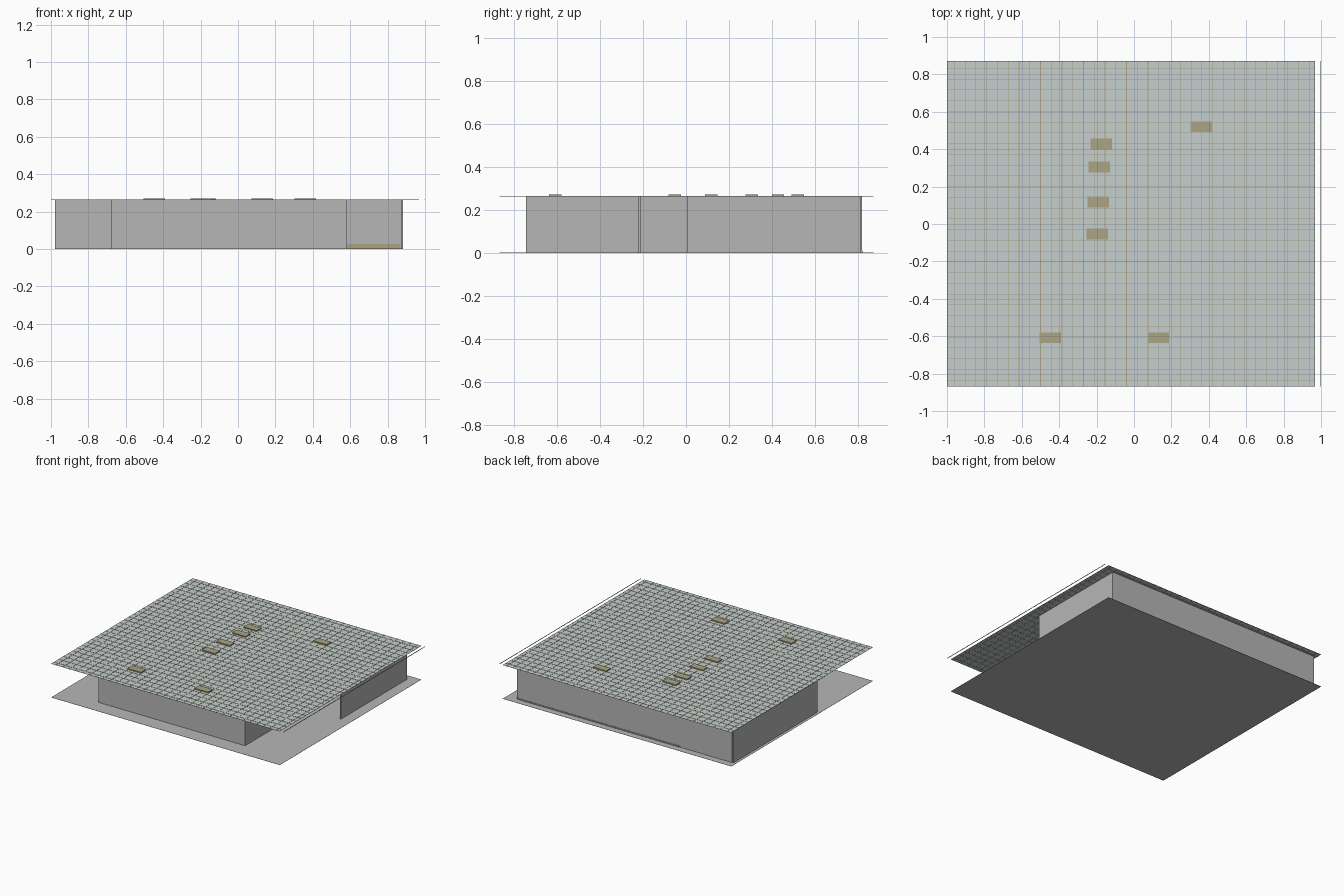
import bpy, bmesh

if "Cube" in bpy.data.objects:
    bpy.data.objects.remove(bpy.data.objects["Cube"])


def material(name, rgb):
    m = bpy.data.materials.new(name)
    m.diffuse_color = (*rgb, 1.0)
    m.use_nodes = True
    m.node_tree.nodes["Principled BSDF"].inputs["Base Color"].default_value = m.diffuse_color
    return m


GREY = material("wall_grey", (0.47, 0.47, 0.47))
TILE = material("pale_blue_grey", (0.56, 0.62, 0.62))
BEIGE = material("beige", (0.41, 0.37, 0.23))


def add_box(bm, x0, x1, y0, y1, z0, z1):
    v = [bm.verts.new((x, y, z)) for z in (z0, z1)
         for x, y in ((x0, y0), (x1, y0), (x1, y1), (x0, y1))]
    bm.faces.new((v[3], v[2], v[1], v[0]))
    bm.faces.new(v[4:])
    for i in range(4):
        j = (i + 1) % 4
        bm.faces.new((v[i], v[j], v[j + 4], v[i + 4]))


def boxes(name, mat, items):
    bm = bmesh.new()
    for item in items:
        add_box(bm, *item)
    me = bpy.data.meshes.new(name)
    bm.to_mesh(me)
    bm.free()
    me.materials.append(mat)
    ob = bpy.data.objects.new(name, me)
    bpy.context.collection.objects.link(ob)
    return ob


# Overall plan sizes
X0, X1, Y0, Y1 = -1.0, 0.967, -0.868, 0.872
TOP = 0.262
T = 0.009        # wall thickness
PITCH = 0.0575   # ceiling module

# Floor and ceiling sheets
boxes("floor", GREY, [(X0, X1, Y0, Y1, 0, 0.001)])
boxes("ceiling_tiles", TILE, [(X0, X1, Y0, Y1, TOP, TOP + 0.001)])

# Walls, with an open entrance on the right
walls = {
    "back_wall": (-0.97, 0.874, 0.818 - T, 0.818),
    "left_wall": (-0.979, -0.979 + T, -0.22, 0.815),
    "left_return_wall": (-0.979, -0.68, -0.22, -0.22 + T),
    "left_front_wall": (-0.68, -0.68 + T, -0.745, -0.22),
    "front_wall": (-0.68, 0.583, -0.745, -0.745 + T),
    "right_front_wall": (0.583 - T, 0.583, -0.745, -0.22),
    "right_wall": (0.882 - T, 0.882, 0.005, 0.815),
}
for name, (a, b, c, d) in walls.items():
    boxes(name, GREY, [(a, b, c, d, 0.001, TOP)])

# Ceiling grid bars
W = 0.0015
bars = []
for i in range(35):
    x = -0.96 + i * PITCH
    bars.append((x - W, x + W, Y0, Y1, TOP - 0.001, TOP + 0.0025))
for i in range(30):
    y = -0.835 + i * PITCH
    bars.append((X0, X1, y - W, y + W, TOP - 0.001, TOP + 0.0025))
boxes("ceiling_grid", BEIGE, bars)

# Ceiling light fixtures
lights = [(0.36, 0.52), (-0.175, 0.428), (-0.185, 0.305), (-0.19, 0.117),
          (-0.197, -0.053), (-0.447, -0.608), (0.13, -0.608)]
for x, y in lights:
    boxes("light_fixture", BEIGE, [(x - PITCH, x + PITCH, y - PITCH / 2,
                                    y + PITCH / 2, TOP - 0.001, 0.271)])

# Base trim on both faces of the back wall
boxes("base_trim", BEIGE, [(-0.52, 0.87, 0.805, 0.809, 0.001, 0.028),
                           (-0.52, 0.874, 0.818, 0.821, 0.001, 0.01)])
